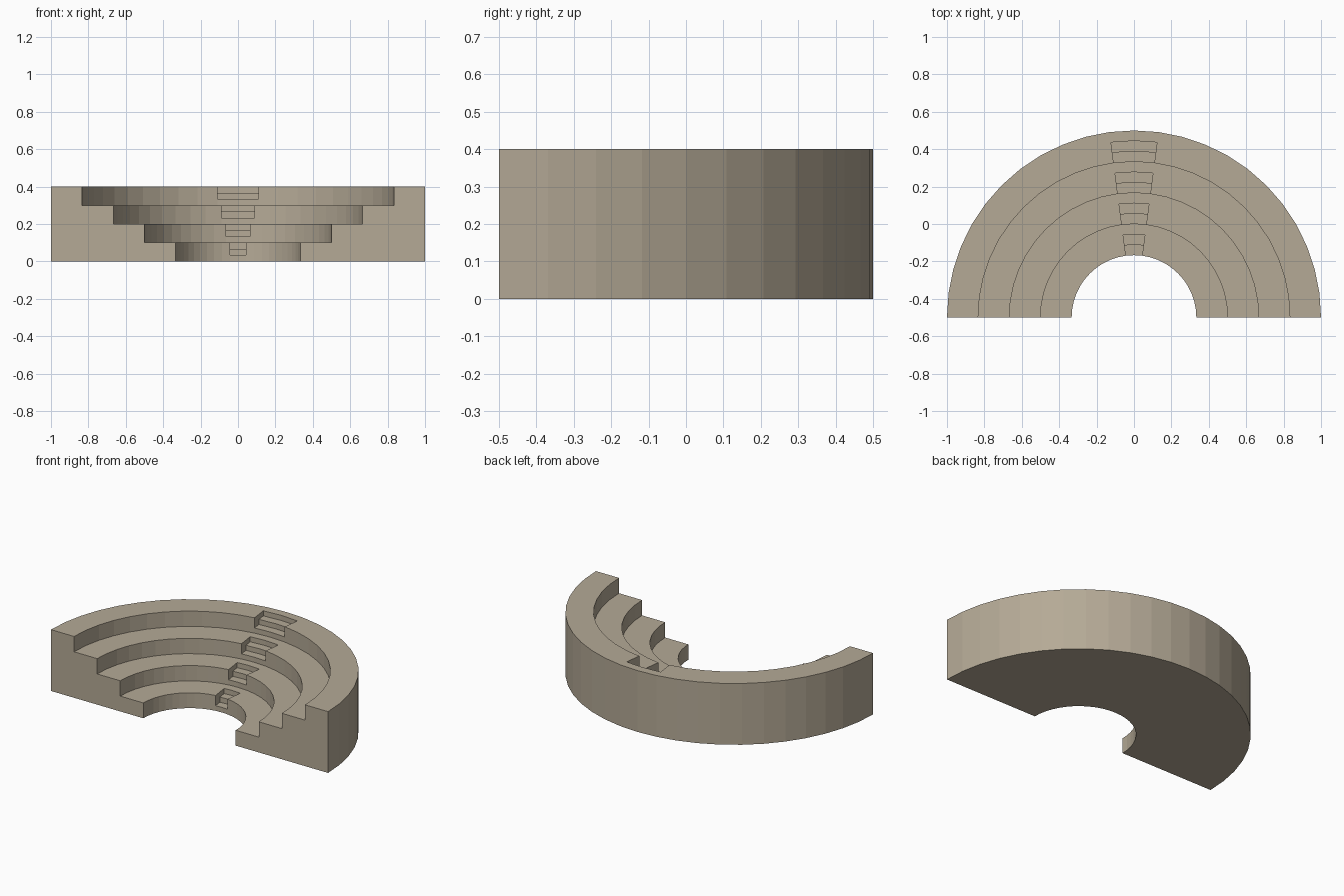
import bpy
import bmesh
from math import cos, sin, radians

if "Cube" in bpy.data.objects:
    bpy.data.objects.remove(bpy.data.objects["Cube"], do_unlink=True)

TIERS = 4
INNER, OUTER, HEIGHT = 1 / 3, 1.0, 0.4
DEPTH = (OUTER - INNER) / TIERS      # tread of one tier
RISE = HEIGHT / TIERS                # riser of one tier
SEGMENTS = 24                        # facets around the half circle
STAIR = (11, 13)                     # facets that carry the stairs

stone = bpy.data.materials.new("warm_stone")
stone.use_nodes = True
COLOUR = (0.46, 0.40, 0.305, 1)
stone.diffuse_color = COLOUR
bsdf = next(n for n in stone.node_tree.nodes if n.type == 'BSDF_PRINCIPLED')
bsdf.inputs["Base Color"].default_value = COLOUR
bsdf.inputs["Roughness"].default_value = 0.9

# Outlines of one tier, in thirds of its tread and riser
SEAT = [(0, 0), (0, 1), (0, 3), (2, 3)]
STEPS = [(0, 0), (0, 1), (1, 1), (1, 2), (2, 2), (2, 3)]
CHEEK = [(0, 1), (0, 3), (2, 3), (2, 2), (1, 2), (1, 1)]


def tier_points(outline, tier):
    return [(INNER + (tier + a / 3) * DEPTH, (tier + b / 3) * RISE)
            for a, b in outline]


def section(outline):
    points = [p for t in range(TIERS) for p in tier_points(outline, t)]
    return points + [(OUTER, HEIGHT), (OUTER, 0)]


bm = bmesh.new()


def ring(points, step):
    angle = radians(180 * step / SEGMENTS)
    return [bm.verts.new((r * cos(angle), r * sin(angle) - 0.5, z))
            for r, z in points]


def sweep(points, first, last):
    rings = [ring(points, s) for s in range(first, last + 1)]
    for a, b in zip(rings, rings[1:]):
        for i in range(len(points)):
            j = (i + 1) % len(points)
            bm.faces.new((a[i], a[j], b[j], b[i]))


# Seating on both sides and the stair strip between them
sweep(section(SEAT), 0, STAIR[0])
sweep(section(STEPS), *STAIR)
sweep(section(SEAT), STAIR[1], SEGMENTS)

# Flat end walls
for end in (0, SEGMENTS):
    bm.faces.new(ring(section(SEAT), end))

# Side walls of each recessed stair
for side in STAIR:
    for t in range(TIERS):
        bm.faces.new(ring(tier_points(CHEEK, t), side))

bmesh.ops.remove_doubles(bm, verts=bm.verts, dist=0.0001)
bmesh.ops.recalc_face_normals(bm, faces=bm.faces)

mesh = bpy.data.meshes.new("tiered_seating")
bm.to_mesh(mesh)
bm.free()
mesh.materials.append(stone)
seating = bpy.data.objects.new("tiered_seating", mesh)
bpy.context.collection.objects.link(seating)
